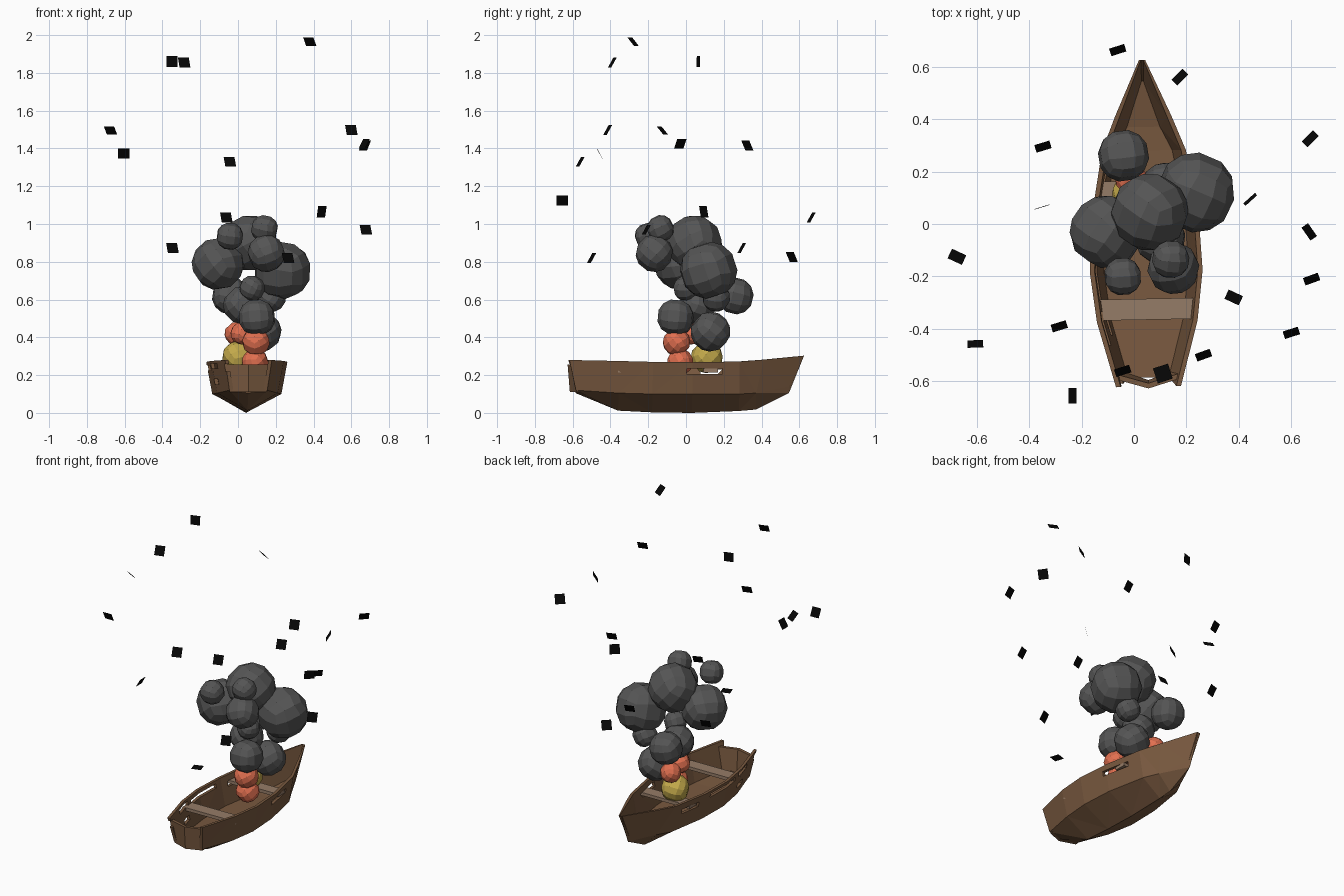
import bpy, bmesh, math, random
from mathutils import Vector, Matrix, Euler

if "Cube" in bpy.data.objects:
    bpy.data.objects.remove(bpy.data.objects["Cube"])

random.seed(4)


def material(name, rgb):
    m = bpy.data.materials.new(name)
    m.diffuse_color = (*rgb, 1)
    m.use_nodes = True
    m.node_tree.nodes["Principled BSDF"].inputs["Base Color"].default_value = m.diffuse_color
    return m


WOOD = material("hull_wood", (0.19, 0.10, 0.05))
PLANK = material("seat_wood", (0.30, 0.20, 0.135))
SMOKE = material("smoke_grey", (0.09, 0.09, 0.09))
ORANGE = material("fire_orange", (0.75, 0.16, 0.08))
YELLOW = material("fire_yellow", (0.55, 0.40, 0.07))
BLACK = material("ash_black", (0.002, 0.002, 0.002))
BOAT = Matrix.Translation((0.043, 0, 0)) @ Matrix.Rotation(0.02, 4, 'Z')


def add_object(name, bm, mat, matrix=None):
    bmesh.ops.recalc_face_normals(bm, faces=bm.faces)
    me = bpy.data.meshes.new(name)
    bm.to_mesh(me)
    bm.free()
    ob = bpy.data.objects.new(name, me)
    bpy.context.collection.objects.link(ob)
    me.materials.append(mat)
    if matrix:
        ob.matrix_world = matrix
    return ob


def loft(rings):
    bm = bmesh.new()
    vs = [[bm.verts.new(p) for p in r] for r in rings]
    n = len(vs[0])
    for a, b in zip(vs, vs[1:]):
        for i in range(n):
            j = (i + 1) % n
            bm.faces.new((a[i], a[j], b[j], b[i]))
    bm.faces.new(vs[0])
    bm.faces.new(vs[-1])
    return bm


def add_box(bm, lo, hi):
    lo, hi = Vector(lo), Vector(hi)
    m = Matrix.Translation((lo + hi) / 2) @ Matrix.Diagonal((*(hi - lo), 1))
    bmesh.ops.create_cube(bm, size=1, matrix=m)


# Hull: rim y, lower y, rim half width, rim z, chine half width, chine z, keel z
stations = [
    (-0.62, -0.585, 0.124, 0.28, 0.100, 0.12, 0.105),
    (-0.37, -0.36, 0.192, 0.275, 0.160, 0.105, 0.012),
    (-0.18, -0.18, 0.215, 0.270, 0.183, 0.10, 0.003),
    (0.03, 0.03, 0.204, 0.268, 0.175, 0.10, 0.0),
    (0.28, 0.28, 0.160, 0.272, 0.130, 0.10, 0.010),
    (0.41, 0.37, 0.108, 0.282, 0.085, 0.105, 0.018),
    (0.625, 0.545, 0.012, 0.303, 0.009, 0.14, 0.105),
]
rings = []
for yr, yl, w, rz, c, cz, kz in stations:
    wi, ci = max(w - 0.018, w * 0.4), max(c - 0.022, c * 0.4)
    fz = cz - 0.005
    rings.append([(-w, yr, rz), (-c, yl, cz), (0, yl, kz), (c, yl, cz), (w, yr, rz),
                  (wi, yr, rz), (ci, yl, fz), (-ci, yl, fz), (-wi, yr, rz)])
bm = loft(rings)
bmesh.ops.triangulate(bm, faces=bm.faces[:])
hull = add_object("hull", bm, WOOD, BOAT)

# Holes and broken notches in the planking
cuts = [((0.15, 0.0, 0.205), (0.3, 0.19, 0.235)),
        ((-0.3, -0.29, 0.225), (-0.15, -0.02, 0.25)),
        ((-0.3, -0.46, 0.235), (-0.12, -0.33, 0.262)),
        ((-0.3, -0.42, 0.15), (-0.12, -0.34, 0.18)),
        ((-0.3, 0.08, 0.20), (-0.12, 0.22, 0.23)),
        ((-0.2, -0.66, 0.22), (-0.07, -0.59, 0.26))]
bm = bmesh.new()
for lo, hi in cuts:
    add_box(bm, lo, hi)
cutter = add_object("plank_cutter", bm, WOOD, BOAT)
cutter.hide_render = True
mod = hull.modifiers.new("holes", 'BOOLEAN')
mod.object = cutter
mod.operation = 'DIFFERENCE'
mod.solver = 'EXACT'
bpy.context.view_layer.update()
cut_mesh = bpy.data.meshes.new_from_object(hull.evaluated_get(bpy.context.evaluated_depsgraph_get()))
hull.modifiers.clear()
if len(cut_mesh.polygons) > 60:
    hull.data = cut_mesh
bpy.data.objects.remove(cutter)

# Bent transom closing the stern
transom = []
for x, bulge in ((-1, 0), (0, 0.035), (1, 0)):
    transom.append([(x * 0.098, -0.58 - bulge, 0.11), (x * 0.118, -0.592 - bulge, 0.255),
                    (x * 0.118, -0.572 - bulge, 0.255), (x * 0.098, -0.56 - bulge, 0.11)])
add_object("transom", loft(transom), WOOD, BOAT)

# Seats
for name, lo, hi in (("rear_seat", (-0.183, -0.365, 0.215), (0.183, -0.285, 0.235)),
                     ("front_seat", (-0.178, 0.09, 0.215), (0.178, 0.165, 0.235))):
    bm = bmesh.new()
    add_box(bm, lo, hi)
    add_object(name, bm, PLANK, BOAT)


# Low-poly balls for smoke and fire
def ball(name, x, y, z, r, mat):
    bm = bmesh.new()
    bmesh.ops.create_cube(bm, size=2)
    bmesh.ops.subdivide_edges(bm, edges=bm.edges[:], cuts=2, use_grid_fill=True)
    for v in bm.verts:  # even 3 x 3 grid, bulged so corners stay crisp
        v.co = v.co.normalized() * r
    rot = Euler([random.uniform(0, 6.28) for _ in range(3)]).to_matrix().to_4x4()
    add_object(name, bm, mat, Matrix.Translation((x, y, z)) @ rot)


smoke = [(-0.106, -0.03, 0.79, 0.14), (0.06, 0.045, 0.90, 0.148), (0.235, 0.12, 0.755, 0.153),
         (-0.04, 0.26, 0.62, 0.10), (0.15, -0.168, 0.845, 0.10), (0.14, -0.135, 0.975, 0.073),
         (-0.043, -0.2, 0.935, 0.073), (0.10, -0.055, 0.505, 0.10), (0.125, 0.13, 0.43, 0.106),
         (0.075, 0.0, 0.66, 0.068), (0.18, 0.16, 0.61, 0.075), (0.02, 0.06, 0.57, 0.10)]
for i, s in enumerate(smoke):
    ball(f"smoke_puff_{i}", *s, SMOKE)
fire = [(0.095, -0.05, 0.375, 0.073), (0.09, -0.03, 0.27, 0.07),
        (-0.01, 0.17, 0.42, 0.062), (0.02, 0.03, 0.42, 0.06)]
for i, f in enumerate(fire):
    ball(f"flame_{i}", *f, ORANGE)
ball("flame_core", 0.0, 0.11, 0.295, 0.085, YELLOW)

# Flying ash flakes: x, y, z, yaw, tilt
flakes = [(-.35, .065, 1.86, 17, -2), (-.285, -.39, 1.855, 17, -30), (.38, -.28, 1.965, -25, 40),
          (-.675, -.125, 1.495, -25, 42), (-.605, -.457, 1.372, 2, 28), (-.043, -.56, 1.33, 18, -30),
          (.6, -.415, 1.497, 18, -30), (.672, .325, 1.415, 45, 30), (.668, -.03, 1.425, -55, -30),
          (-.235, -.655, 1.125, 90, 30), (-.062, .663, 1.035, 18, -30), (.443, .094, 1.065, 42, 12),
          (.677, -.21, .97, 20, -30), (-.347, .295, .873, 17, -30), (.175, .56, .825, 45, 30),
          (.265, -.5, .82, 20, -30), (.11, -.57, .632, 18, 90)]
bm = bmesh.new()
for x, y, z, yaw, tilt in flakes:
    m = (Matrix.Translation((x, y, z)) @ Matrix.Rotation(math.radians(yaw), 4, 'Z')
         @ Matrix.Rotation(math.radians(tilt + 90), 4, 'X'))
    bmesh.ops.create_grid(bm, x_segments=1, y_segments=1, size=0.03, matrix=m)
add_object("ash_flakes", bm, BLACK)
